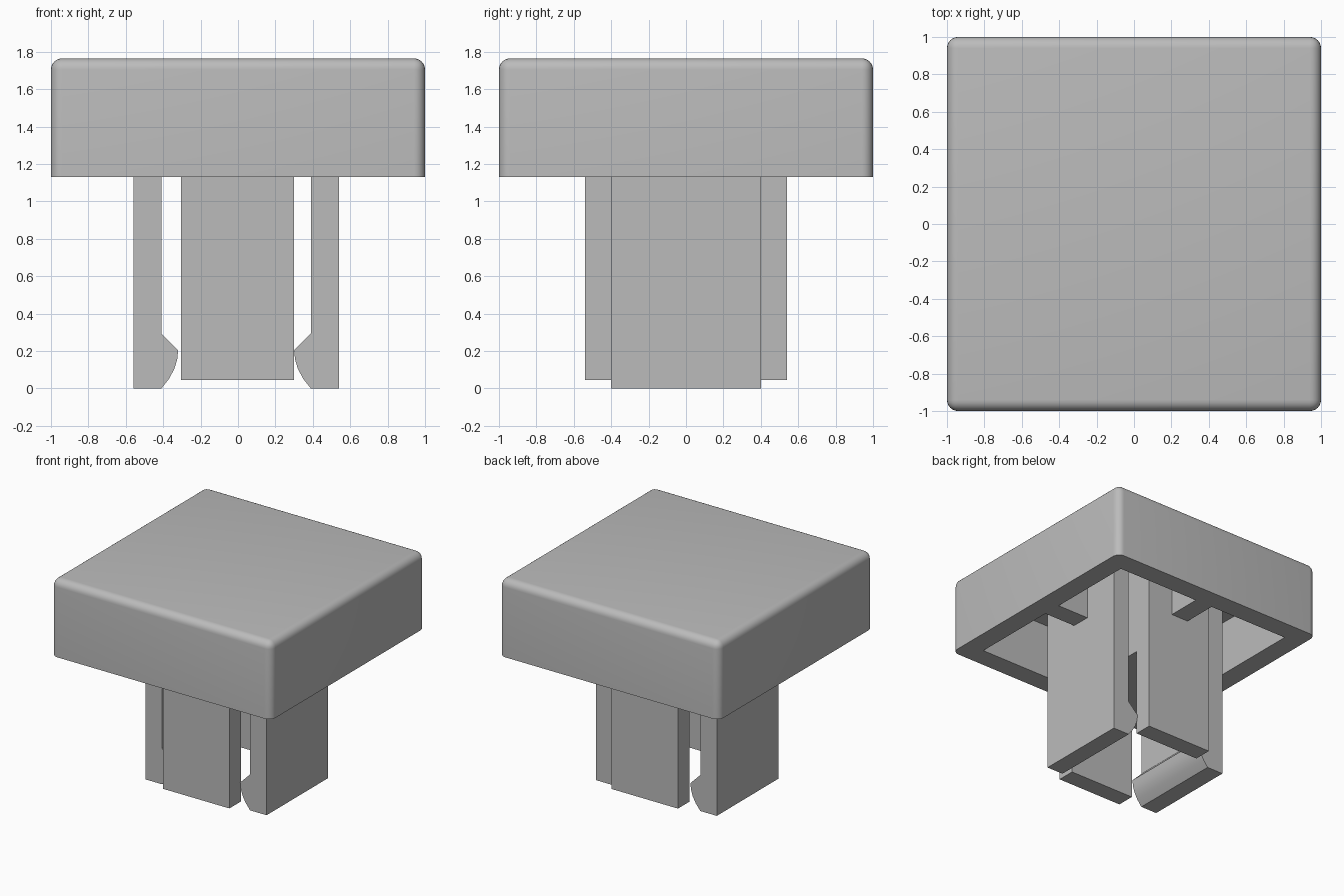
import bpy, bmesh
from math import radians
from mathutils import Vector

cube = bpy.data.objects.get("Cube")
if cube:
    bpy.data.objects.remove(cube, do_unlink=True)

grey = bpy.data.materials.new("plain grey")
grey.use_nodes = True
GREY = (0.5, 0.5, 0.5, 1)
grey.diffuse_color = GREY
grey.node_tree.nodes["Principled BSDF"].inputs["Base Color"].default_value = GREY


def finish(name, bm):
    bmesh.ops.recalc_face_normals(bm, faces=bm.faces[:])
    mesh = bpy.data.meshes.new(name)
    bm.to_mesh(mesh)
    bm.free()
    mesh.materials.append(grey)
    obj = bpy.data.objects.new(name, mesh)
    bpy.context.collection.objects.link(obj)
    return obj


def box_mesh(lo, hi):
    bm = bmesh.new()
    bmesh.ops.create_cube(bm, size=1)
    lo, hi = Vector(lo), Vector(hi)
    for v in bm.verts:
        v.co = (lo + hi) / 2 + v.co * (hi - lo)
    return bm


def box(name, lo, hi):
    return finish(name, box_mesh(lo, hi))


def smooth(obj):
    bpy.ops.object.select_all(action='DESELECT')
    obj.select_set(True)
    bpy.context.view_layer.objects.active = obj
    bpy.ops.object.shade_smooth_by_angle(angle=radians(32))


BASE, TOP, ROOF, INNER = 1.13, 1.765, 1.59, 0.83

# Cap: rounded block, hollowed from below, with a sharp bottom rim
bm = box_mesh((-1, -1, BASE), (1, 1, TOP))
rounded = [e for e in bm.edges if any(v.co.z > BASE + 0.1 for v in e.verts)]
bmesh.ops.bevel(bm, geom=rounded, offset=0.06, segments=6, profile=0.5,
                affect='EDGES')
bm.faces.ensure_lookup_table()
floor = min(bm.faces, key=lambda f: f.calc_center_median().z)
# Square opening bridged to the rounded rim
rim = list(floor.edges)
bmesh.ops.delete(bm, geom=[floor], context='FACES_ONLY')
corners = [(-1, -1), (1, -1), (1, 1), (-1, 1)]
low = [bm.verts.new((x * INNER, y * INNER, BASE)) for x, y in corners]
high = [bm.verts.new((x * INNER, y * INNER, ROOF)) for x, y in corners]
opening = []
for i in range(4):
    j = (i + 1) % 4
    bm.faces.new((low[i], low[j], high[j], high[i]))
    opening.append(bm.edges.get((low[i], low[j])))
bm.faces.new(high)
bmesh.ops.triangle_fill(bm, edges=rim + opening, use_beauty=True,
                        normal=(0, 0, -1))
bmesh.ops.dissolve_limit(bm, angle_limit=0.001, verts=bm.verts[:],
                         edges=[e for e in bm.edges if all(
                             abs(v.co.z - BASE) < 1e-4 for v in e.verts)])
smooth(finish("cap", bm))

# Front and back plates with the core block between them
for name, a, b in (("front_plate", -0.54, -0.39), ("back_plate", 0.39, 0.54)):
    box(name, (-0.305, a, 0.045), (0.3, b, ROOF))
box("core_block", (-0.305, -0.39, 0.78), (0.3, 0.39, ROOF))

# Side legs: hooked profile swept along y (distance from leg axis, height)
hook = [(0.55, 0), (0.55, ROOF), (0.4, ROOF), (0.4, 0.295), (0.31, 0.205),
        (0.315, 0.155), (0.33, 0.105), (0.36, 0.05), (0.4, 0)]
for name, s in (("left_leg", 1), ("right_leg", -1)):
    bm = bmesh.new()
    face = bm.faces.new([bm.verts.new((s * d - 0.01, -0.4, z)) for d, z in hook])
    sweep = bmesh.ops.extrude_face_region(bm, geom=[face])["geom"]
    for v in sweep:
        if isinstance(v, bmesh.types.BMVert):
            v.co.y = 0.4
    smooth(finish(name, bm))

# Ribs joining the plates and legs to the cap walls
for name, s in (("back", 1), ("front", -1)):
    y0, y1 = sorted((s * 0.54, s * INNER))
    box(name + "_rib", (-0.09, y0, BASE), (0.07, y1, ROOF))
for name, s in (("left", 1), ("right", -1)):
    x0, x1 = sorted((s * 0.55 - 0.01, s * INNER))
    box(name + "_rib", (x0, -0.08, BASE), (x1, 0.08, ROOF))
